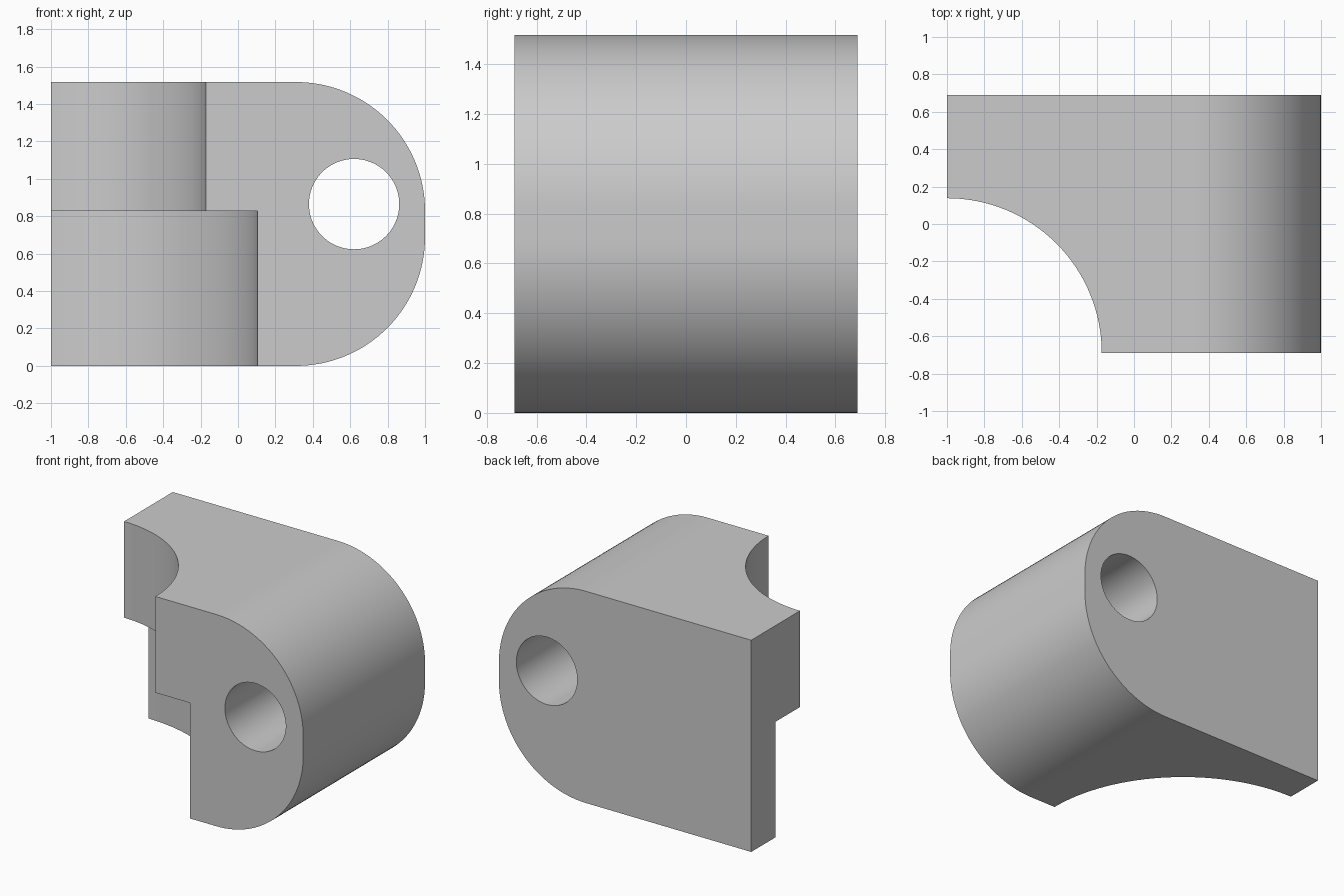
import bpy, bmesh, math

if "Cube" in bpy.data.objects:
    bpy.data.objects.remove(bpy.data.objects["Cube"])

U = 2 / 14.5                      # design unit
W, D, H = 14.5 * U, 10 * U, 11 * U
STEP = 6 * U                      # height where the corner bore changes radius

grey = bpy.data.materials.new("plain grey")
grey.diffuse_color = (0.6, 0.6, 0.6, 1)
grey.use_nodes = True
grey.node_tree.nodes["Principled BSDF"].inputs["Base Color"].default_value = grey.diffuse_color


def arc(cx, cz, r, a0, a1, n=32):
    """Points along an arc in the x-z plane, angles in degrees."""
    return [(cx + r * math.cos(math.radians(a0 + (a1 - a0) * i / n)),
             cz + r * math.sin(math.radians(a0 + (a1 - a0) * i / n)))
            for i in range(n + 1)]


def cylinder(name, r, loc, depth, rot=(0, 0, 0)):
    bpy.ops.mesh.primitive_cylinder_add(vertices=128, radius=r, depth=depth,
                                        location=loc, rotation=rot)
    ob = bpy.context.object
    ob.name = name
    return ob


# block: side profile with two rounded right-hand corners, extruded along y
R = 5 * U
profile = [(-W / 2, H), (-W / 2, 0)]
profile += arc(W / 2 - R, R, R, -90, 0) + arc(W / 2 - R, H - R, R, 0, 90)
bm = bmesh.new()
face = bm.faces.new([bm.verts.new((x, -D / 2, z)) for x, z in profile])
ext = bmesh.ops.extrude_face_region(bm, geom=[face])
bmesh.ops.translate(bm, vec=(0, D, 0),
                    verts=[v for v in ext["geom"] if isinstance(v, bmesh.types.BMVert)])
bmesh.ops.recalc_face_normals(bm, faces=bm.faces)
mesh = bpy.data.meshes.new("bracket_block")
bm.to_mesh(mesh)
bm.free()
block = bpy.data.objects.new("bracket_block", mesh)
bpy.context.collection.objects.link(block)
mesh.materials.append(grey)

# cutters: cross hole, narrow upper corner bore, wide lower corner bore
corner = (-W / 2, -D / 2)
cutters = [
    cylinder("hole_cutter", 1.75 * U, (4.5 * U, 0, 6.27 * U), D + 1, (math.pi / 2, 0, 0)),
    cylinder("upper_bore_cutter", 6 * U, (*corner, 1.2), 2),
    cylinder("lower_bore_cutter", 8 * U, (*corner, STEP - 1), 2),
]
bpy.ops.object.select_all(action='DESELECT')
block.select_set(True)
bpy.context.view_layer.objects.active = block
for cutter in cutters:
    cutter.data.materials.append(grey)
    mod = block.modifiers.new("cut", 'BOOLEAN')
    mod.operation = 'DIFFERENCE'
    mod.solver = 'EXACT'
    mod.object = cutter
    bpy.ops.object.modifier_apply(modifier=mod.name)
    bpy.data.objects.remove(cutter)

bpy.ops.object.shade_smooth_by_angle(angle=math.radians(30))
